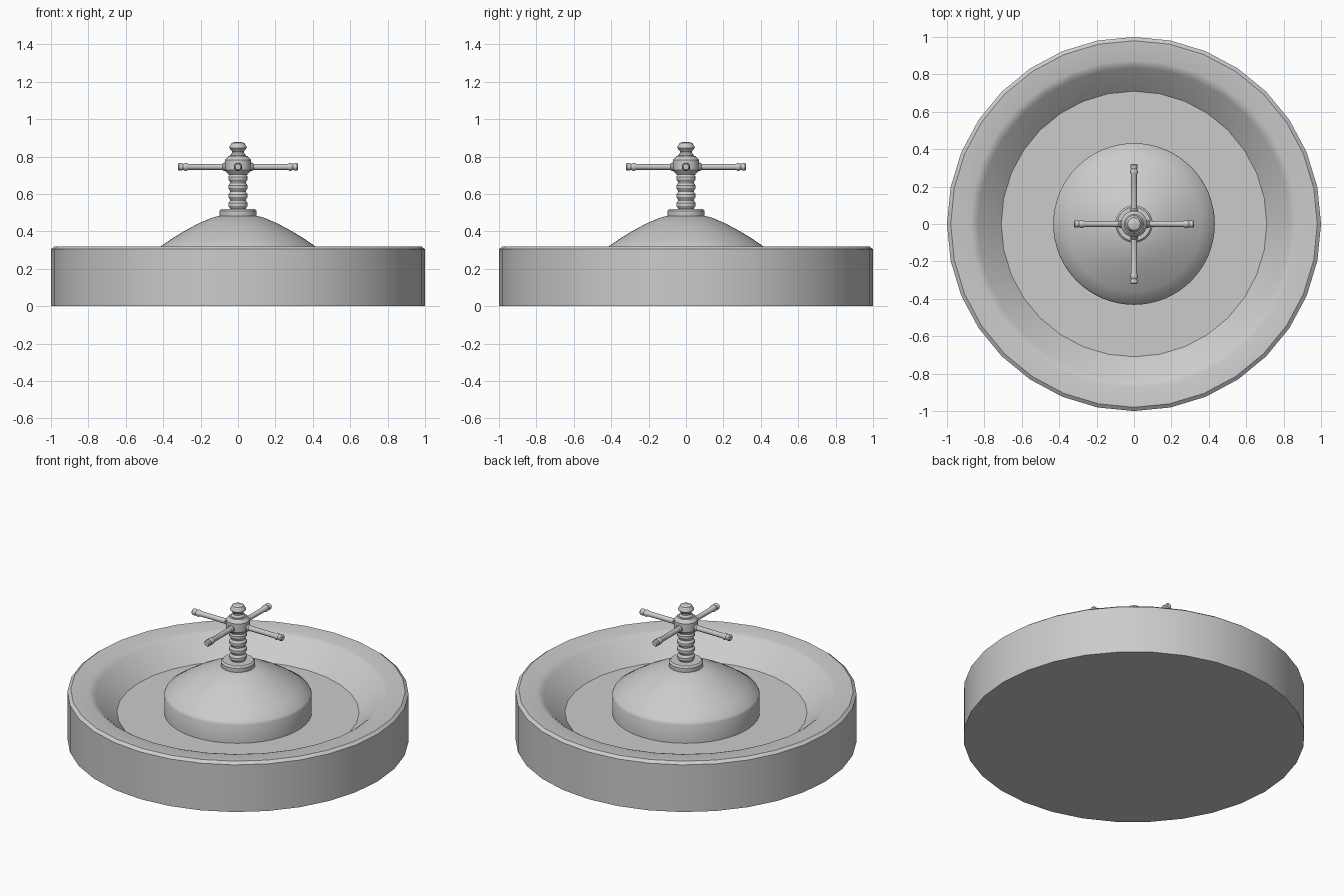
import bpy, bmesh
from math import pi, cos, sin, radians
from mathutils import Matrix

if "Cube" in bpy.data.objects:
    bpy.data.objects.remove(bpy.data.objects["Cube"])


def lathe(name, profile, sides, matrix=Matrix(), angle=30):
    """Spin (radius, height) points round z; radius 0 makes a pole."""
    bm = bmesh.new()
    rings = []
    for r, z in profile:
        n = 1 if r == 0 else sides
        rings.append([bm.verts.new((r * cos(2 * pi * i / sides), r * sin(2 * pi * i / sides), z))
                      for i in range(n)])
    for a, b in zip(rings, rings[1:]):
        for i in range(sides):
            j = (i + 1) % sides
            if len(a) == 1:
                bm.faces.new((a[0], b[j], b[i]))
            elif len(b) == 1:
                bm.faces.new((a[i], a[j], b[0]))
            else:
                bm.faces.new((a[i], a[j], b[j], b[i]))
    bmesh.ops.recalc_face_normals(bm, faces=bm.faces)
    bm.transform(matrix)
    mesh = bpy.data.meshes.new(name)
    bm.to_mesh(mesh)
    bm.free()
    obj = bpy.data.objects.new(name, mesh)
    bpy.context.collection.objects.link(obj)
    bpy.ops.object.select_all(action='DESELECT')
    obj.select_set(True)
    bpy.context.view_layer.objects.active = obj
    bpy.ops.object.shade_smooth_by_angle(angle=radians(angle))
    return obj


# Round basin with chamfered rim, sloping inner wall and sunken floor
lathe("basin", [(0, 0), (1, 0), (1, 0.305), (0.98, 0.32), (0.875, 0.313), (0.855, 0.307),
                (0.835, 0.293), (0.71, 0.18), (0, 0.18)], 32)

# Central drum with domed cap
lathe("domed_hub", [(0, 0.17), (0.432, 0.17), (0.432, 0.298), (0.425, 0.312), (0.36, 0.357),
                    (0.29, 0.4), (0.21, 0.443), (0.135, 0.475), (0.07, 0.489), (0, 0.492)], 64)

# Collar at the foot of the screw
lathe("collar", [(0, 0.475), (0.098, 0.475), (0.1, 0.485), (0.1, 0.51), (0.09, 0.52), (0, 0.52)], 32)

# Screw shaft with repeated rounded ridges
screw = [(0, 0.51), (0.048, 0.51)]
for k in range(4):
    z = 0.522 + k * 0.047
    screw += [(0.042, z), (0.052, z + 0.015), (0.052, z + 0.029), (0.042, z + 0.043)]
screw += [(0.045, 0.715), (0, 0.715)]
lathe("screw_shaft", screw, 32)

# Faceted nut that holds the handles
lathe("handle_nut", [(0, 0.705), (0.052, 0.705), (0.07, 0.727), (0.07, 0.782),
                     (0.052, 0.802), (0, 0.807)], 32)

# Finial on top
lathe("finial", [(0, 0.795), (0.042, 0.795), (0.042, 0.808), (0.032, 0.82), (0.032, 0.828),
                 (0.047, 0.846), (0.046, 0.853), (0.034, 0.872), (0.018, 0.878), (0, 0.879)], 32)

# Four crossed handles with knobbed ends
handle = [(0, 0.04), (0.022, 0.04), (0.022, 0.076), (0.016, 0.084), (0.016, 0.265), (0.021, 0.275),
          (0.021, 0.283), (0.016, 0.293), (0.02, 0.303), (0.02, 0.315), (0.015, 0.322), (0, 0.322)]
for k in range(4):
    turn = Matrix.Translation((0, 0, 0.745)) @ Matrix.Rotation(k * pi / 2, 4, 'Z') @ Matrix.Rotation(pi / 2, 4, 'Y')
    lathe(f"handle_{k + 1}", handle, 16, turn)
